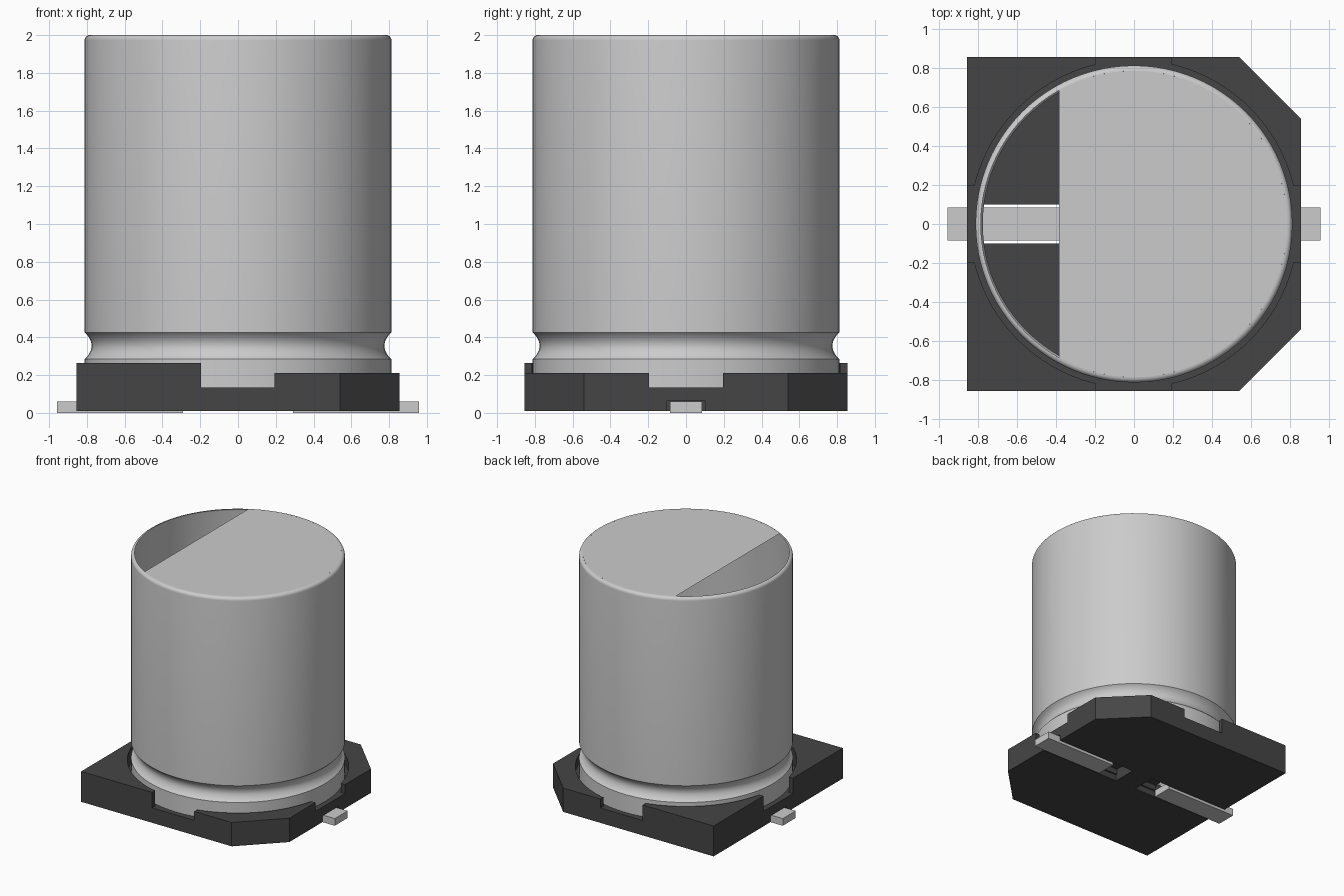
import bpy, bmesh, math
from mathutils import Matrix, Vector

if "Cube" in bpy.data.objects:
    bpy.data.objects.remove(bpy.data.objects["Cube"], do_unlink=True)


def material(name, value):
    m = bpy.data.materials.new(name)
    m.use_nodes = True
    m.diffuse_color = (value, value, value, 1)
    m.node_tree.nodes["Principled BSDF"].inputs["Base Color"].default_value = (value, value, value, 1)
    return m


ALUMINIUM = material("light grey metal", 0.60)
PLASTIC = material("dark grey plastic", 0.06)


def make(name, bm, mat):
    mesh = bpy.data.meshes.new(name)
    bm.to_mesh(mesh)
    bm.free()
    mesh.materials.append(mat)
    ob = bpy.data.objects.new(name, mesh)
    bpy.context.collection.objects.link(ob)
    return ob


def box(name, lo, hi, mat):
    lo, hi = Vector(lo), Vector(hi)
    bm = bmesh.new()
    bmesh.ops.create_cube(bm, size=1, matrix=Matrix.Translation((lo + hi) / 2)
                          @ Matrix.Diagonal((*(hi - lo), 1)))
    return make(name, bm, mat)


def cut(target, cutter):
    mod = target.modifiers.new("cut", 'BOOLEAN')
    mod.operation, mod.solver, mod.object = 'DIFFERENCE', 'EXACT', cutter
    bpy.context.view_layer.objects.active = target
    bpy.ops.object.modifier_apply(modifier=mod.name)
    bpy.data.objects.remove(cutter, do_unlink=True)


def smooth(ob, degrees):
    bpy.ops.object.select_all(action='DESELECT')
    ob.select_set(True)
    bpy.context.view_layer.objects.active = ob
    bpy.ops.object.shade_smooth_by_angle(angle=math.radians(degrees))


# Base plate: square outline with two chamfered corners on the +x side
W, C, BOTTOM, FLOOR = 0.855, 0.54, 0.01, 0.135
outline = [(-W, -W), (C, -W), (W, -C), (W, C), (C, W), (-W, W)]
bm = bmesh.new()
face = bm.faces.new([bm.verts.new((x, y, BOTTOM)) for x, y in outline])
top = bmesh.ops.extrude_face_region(bm, geom=[face])["geom"]
bmesh.ops.translate(bm, vec=(0, 0, 0.255), verts=[v for v in top if isinstance(v, bmesh.types.BMVert)])
bmesh.ops.recalc_face_normals(bm, faces=bm.faces)
base = make("base", bm, PLASTIC)

# Lower corner posts on the chamfered side
cut(base, box("cutter", (0, -1, 0.21), (1, 1, 0.4), PLASTIC))

# Round well that holds the can
bm = bmesh.new()
bmesh.ops.create_cone(bm, cap_ends=True, segments=96, radius1=0.84, radius2=0.84, depth=0.4,
                      matrix=Matrix.Translation((0, 0, FLOOR + 0.2)))
cut(base, make("cutter", bm, PLASTIC))

# Notches in the middle of all four sides
cut(base, box("cutter", (-0.197, -1, FLOOR), (0.193, 1, 0.4), PLASTIC))
cut(base, box("cutter", (-1, -0.195, FLOOR), (1, 0.195, 0.4), PLASTIC))

# Terminals and the slots they lie in
for side, s in (("left", 1), ("right", -1)):
    def span(a, b):
        return sorted((s * a, s * b))
    for a, b, width, height in ((0.1, 1.0, 0.102, 0.062), (0.1, 0.3, 0.09, 0.11), (0.3, 0.79, 0.1, 0.2)):
        x0, x1 = span(a, b)
        cut(base, box("cutter", (x0, -width, -0.1), (x1, width, height), PLASTIC))
    x0, x1 = span(0.29, 0.957)
    box(side + "_terminal", (x0, -0.085, 0), (x1, 0.085, 0.06), ALUMINIUM)
smooth(base, 20)

# Can wall: profile with a rolled groove and a rounded rim, spun about z
R, RIM = 0.812, 0.027
profile = [(R, FLOOR), (R, 0.285)]
for i in range(1, 12):
    t = i / 12
    profile.append((R - 0.037 * math.sin(math.pi * t) ** 0.8, 0.285 + 0.14 * t))
profile.append((R, 0.425))
for i in range(7):
    a = math.radians(90 * i / 6)
    profile.append((R - RIM + RIM * math.cos(a), 2 - RIM + RIM * math.sin(a)))
bm = bmesh.new()
verts = [bm.verts.new((r, 0, z)) for r, z in profile]
edges = [bm.edges.new(pair) for pair in zip(verts, verts[1:])]
bmesh.ops.spin(bm, geom=verts + edges, cent=(0, 0, 0), axis=(0, 0, 1), angle=math.tau, steps=96)
bmesh.ops.remove_doubles(bm, verts=bm.verts, dist=0.0005)
bmesh.ops.recalc_face_normals(bm, faces=bm.faces)
# Normals face outwards
sample = max(bm.faces, key=lambda f: f.calc_area())
if sample.normal.dot(Vector((*sample.calc_center_median().xy, 0))) < 0:
    bmesh.ops.reverse_faces(bm, faces=bm.faces)
can = make("can_wall", bm, ALUMINIUM)
smooth(can, 35)

# Can top: flat disc with one segment left open
r, edge = R - RIM, -0.385
half = math.acos(edge / r)
bm = bmesh.new()
arc = [(-half + 2 * half * i / 72) for i in range(73)]
bm.faces.new([bm.verts.new((r * math.cos(a), r * math.sin(a), 2)) for a in arc])
make("can_top", bm, ALUMINIUM)
